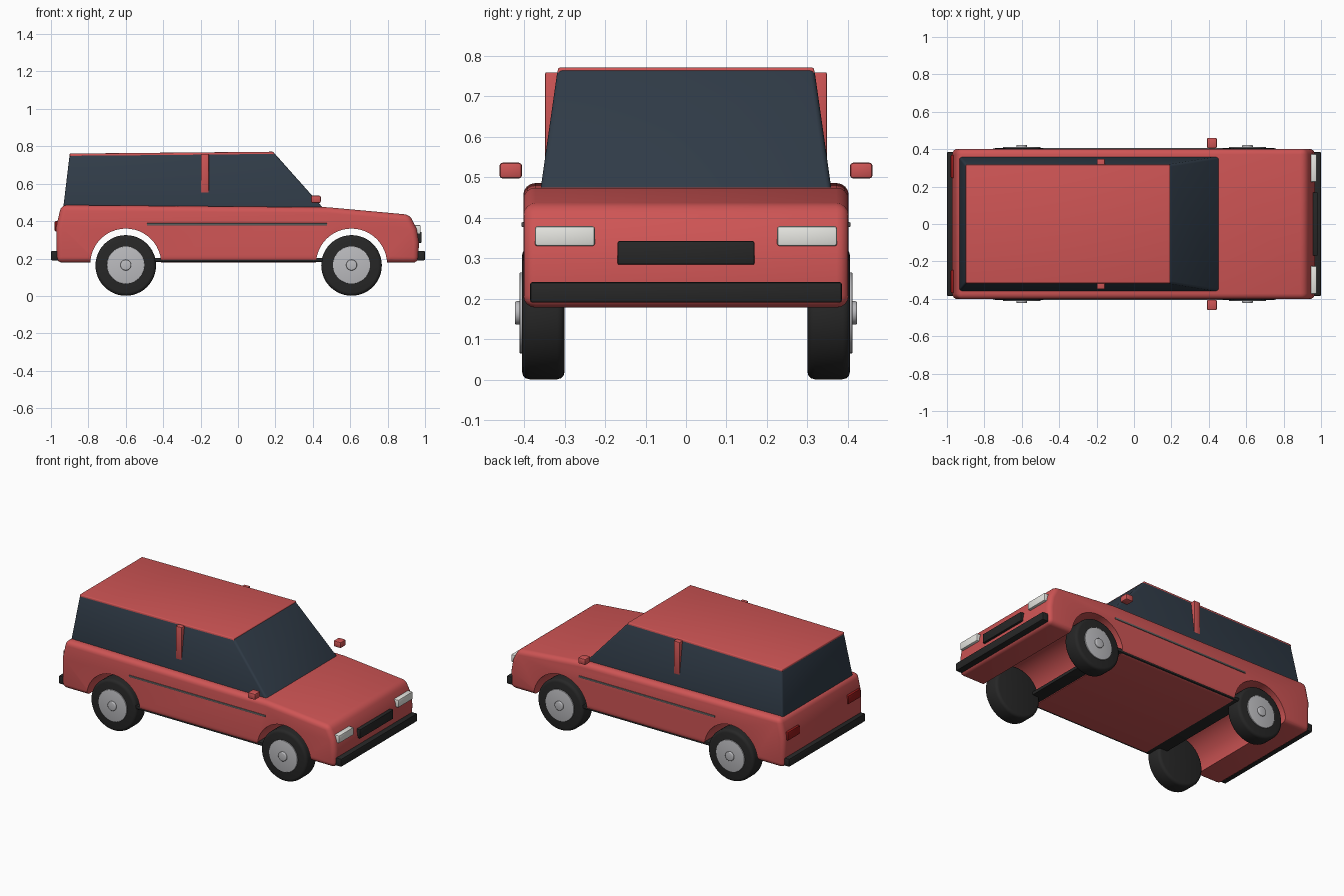
import bpy, bmesh, math
from mathutils import Vector

if "Cube" in bpy.data.objects:
    bpy.data.objects.remove(bpy.data.objects["Cube"])


def mat(name, r, g, b):
    m = bpy.data.materials.new(name)
    m.diffuse_color = (r, g, b, 1)
    m.use_nodes = True
    m.node_tree.nodes["Principled BSDF"].inputs["Base Color"].default_value = m.diffuse_color
    return m


RED = mat("red_paint", 0.62, 0.09, 0.09)
GLASS = mat("dark_glass", 0.03, 0.045, 0.065)
BLACK = mat("black_rubber", 0.02, 0.02, 0.02)
METAL = mat("silver", 0.5, 0.5, 0.52)
TRIM = mat("grey_trim", 0.12, 0.12, 0.12)
LAMP = mat("lamp_white", 0.8, 0.8, 0.76)
TAIL = mat("tail_red", 0.3, 0.01, 0.01)


def smooth(ob, angle=35):
    bpy.ops.object.select_all(action='DESELECT')
    bpy.context.view_layer.objects.active = ob
    ob.select_set(True)
    bpy.ops.object.shade_smooth_by_angle(angle=math.radians(angle))


def finish(name, bm, material, bevel=0, segs=3):
    bmesh.ops.recalc_face_normals(bm, faces=bm.faces)
    if bevel:
        edges = [e for e in bm.edges if e.calc_face_angle(0) > math.radians(28)]
        bmesh.ops.bevel(bm, geom=edges, offset=bevel, segments=segs,
                        profile=0.5, affect='EDGES', clamp_overlap=True)
    me = bpy.data.meshes.new(name)
    bm.to_mesh(me)
    bm.free()
    ob = bpy.data.objects.new(name, me)
    bpy.context.collection.objects.link(ob)
    if material:
        me.materials.append(material)
    smooth(ob)
    return ob


def box(name, x, y, z, material, bevel=0.006):
    """Box from (min, max) pairs."""
    bm = bmesh.new()
    bmesh.ops.create_cube(bm, size=1)
    for v in bm.verts:
        v.co = Vector([(a + b) / 2 + c * (b - a)
                       for c, (a, b) in zip(v.co, (x, y, z))])
    return finish(name, bm, material, bevel, 2)


def pair(name, x, y, z, material, bevel=0.006):
    box(name + "_left", x, y, z, material, bevel)
    box(name + "_right", x, (-y[1], -y[0]), z, material, bevel)


def loft(name, low, high, material, bevel=0, segs=3):
    """Solid between two matching rings of points."""
    bm = bmesh.new()
    a = [bm.verts.new(p) for p in low]
    b = [bm.verts.new(p) for p in high]
    bm.faces.new(a)
    bm.faces.new(b)
    n = len(a)
    for i in range(n):
        bm.faces.new((a[i], a[(i + 1) % n], b[(i + 1) % n], b[i]))
    return finish(name, bm, material, bevel, segs)


def disc(name, cx, cz, r, y0, y1, material, bevel=0, n=48):
    ring = [(cx + r * math.cos(t), cz + r * math.sin(t))
            for t in (2 * math.pi * i / n for i in range(n))]
    return loft(name, [(x, y0, z) for x, z in ring],
                [(x, y1, z) for x, z in ring], material, bevel)


def rect(x0, x1, y, z0, z1):
    return [(x0, -y, z0), (x1, -y, z1), (x1, y, z1), (x0, y, z0)]


AXLES = {"rear": -0.6, "front": 0.607}

# lower body from a side profile
profile = [(-0.97, 0.178), (0.965, 0.178), (0.967, 0.29), (0.955, 0.36),
           (0.918, 0.434), (0.48, 0.474), (-0.945, 0.486), (-0.972, 0.37)]
body = loft("body", [(x, -0.402, z) for x, z in profile],
            [(x, 0.402, z) for x, z in profile], RED, 0.03, 4)

# wheel arches cut through the body
for end, cx in AXLES.items():
    cutter = disc(end + "_arch_cutter", cx, 0.17, 0.19, -0.6, 0.6, None)
    cutter.hide_render = True
    cutter.display_type = 'WIRE'
    m = body.modifiers.new(end + "_arch", 'BOOLEAN')
    m.operation = 'DIFFERENCE'
    m.solver = 'EXACT'
    m.object = cutter
    bpy.context.view_layer.objects.active = body
    bpy.ops.object.modifier_apply(modifier=m.name)
    bpy.data.objects.remove(cutter)
smooth(body)

# tapered glasshouse and roof skin
loft("cabin_glass", rect(-0.935, 0.46, 0.36, 0.465, 0.465),
     rect(-0.9, 0.19, 0.317, 0.757, 0.768), GLASS, 0.012)
loft("roof", rect(-0.9, 0.195, 0.318, 0.745, 0.752),
     rect(-0.9, 0.19, 0.316, 0.761, 0.771), RED, 0.005)

# underbody plate
box("underbody", (-0.5, 0.5), (-0.397, 0.397), (0.182, 0.203), BLACK, 0.003)

# pillars, mirrors and side trim
pair("door_pillar", (-0.198, -0.156), (0.3, 0.348), (0.55, 0.759), RED, 0.003)
pair("mirror", (0.39, 0.443), (0.405, 0.461), (0.497, 0.536), RED, 0.008)
pair("side_trim", (-0.487, 0.477), (0.395, 0.406), (0.377, 0.389), TRIM, 0.002)

# bumpers, grille and lights
box("front_bumper", (0.955, 1.0), (-0.385, 0.385), (0.19, 0.241), BLACK)
box("rear_bumper", (-1.0, -0.955), (-0.385, 0.385), (0.19, 0.241), BLACK)
box("grille", (0.945, 0.982), (-0.169, 0.169), (0.284, 0.342), BLACK, 0.004)
pair("headlight", (0.94, 0.977), (0.225, 0.373), (0.33, 0.379), LAMP)
pair("tail_light", (-0.98, -0.95), (0.245, 0.37), (0.345, 0.4), TAIL)

# wheels
for end, cx in AXLES.items():
    for side, s in (("left", 1), ("right", -1)):
        tag = end + "_" + side
        disc(tag + "_tyre", cx, 0.163, 0.162, s * 0.3, s * 0.405, BLACK, 0.018)
        disc(tag + "_rim", cx, 0.165, 0.1, s * 0.36, s * 0.411, METAL, 0.002)
        disc(tag + "_hub_cap", cx, 0.165, 0.029, s * 0.4, s * 0.423, METAL, 0.005, 24)
